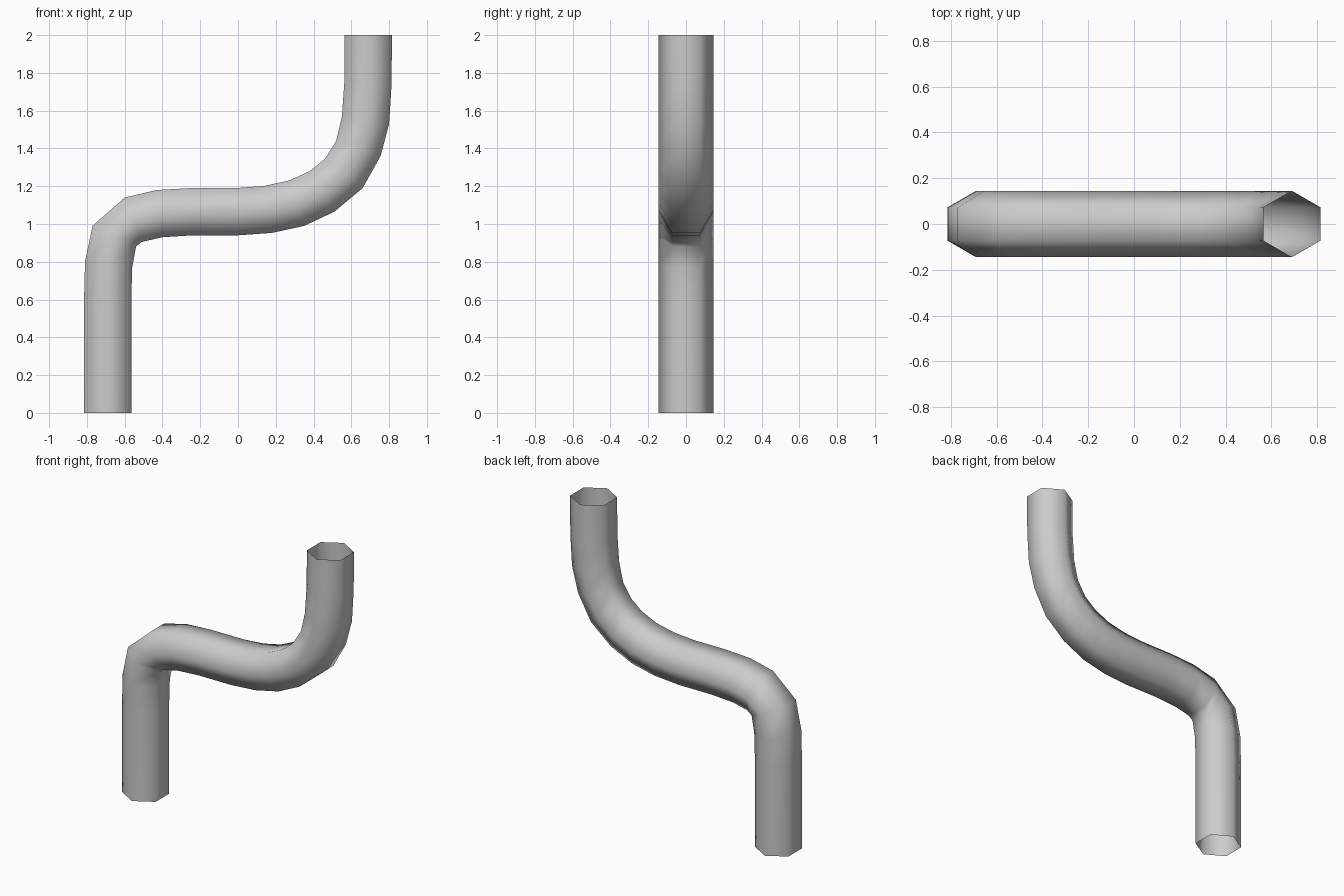
import bpy, bmesh
from mathutils import Vector

if "Cube" in bpy.data.objects:
    bpy.data.objects.remove(bpy.data.objects["Cube"])

RADIUS = 0.145  # hexagon corner radius

# Each station along the bend: flat on the upper/left side, flat on the lower/right side (x, z)
stations = [
    ((-0.815, 0.00), (-0.565, 0.00)),
    ((-0.815, 0.60), (-0.565, 0.60)),
    ((-0.81, 0.80), (-0.56, 0.77)),
    ((-0.77, 0.99), (-0.54, 0.88)),
    ((-0.60, 1.14), (-0.51, 0.905)),
    ((-0.43, 1.18), (-0.40, 0.93)),
    ((-0.25, 1.19), (-0.24, 0.94)),
    ((-0.01, 1.19), (0.00, 0.94)),
    ((0.14, 1.202), (0.18, 0.953)),
    ((0.27, 1.23), (0.35, 0.99)),
    ((0.38, 1.28), (0.51, 1.065)),
    ((0.46, 1.345), (0.66, 1.19)),
    ((0.52, 1.44), (0.755, 1.36)),
    ((0.55, 1.57), (0.80, 1.53)),
    ((0.563, 1.75), (0.813, 1.74)),
    ((0.565, 2.00), (0.815, 2.00)),
]

# Hexagonal open tube swept through the stations
bm = bmesh.new()
rings = []
for upper, lower in stations:
    u, l = Vector((upper[0], 0, upper[1])), Vector((lower[0], 0, lower[1]))
    c, d = (u + l) / 2, (u - l) / 2
    y = Vector((0, RADIUS, 0))
    corners = [c + y, c + d + y / 2, c + d - y / 2, c - y, c - d - y / 2, c - d + y / 2]
    rings.append([bm.verts.new(p) for p in corners])
for a, b in zip(rings, rings[1:]):
    for i in range(6):
        j = (i + 1) % 6
        bm.faces.new((a[i], a[j], b[j], b[i])).smooth = True
bmesh.ops.recalc_face_normals(bm, faces=bm.faces)

mesh = bpy.data.meshes.new("bent_pipe")
bm.to_mesh(mesh)
bm.free()
pipe = bpy.data.objects.new("bent_pipe", mesh)
bpy.context.collection.objects.link(pipe)
